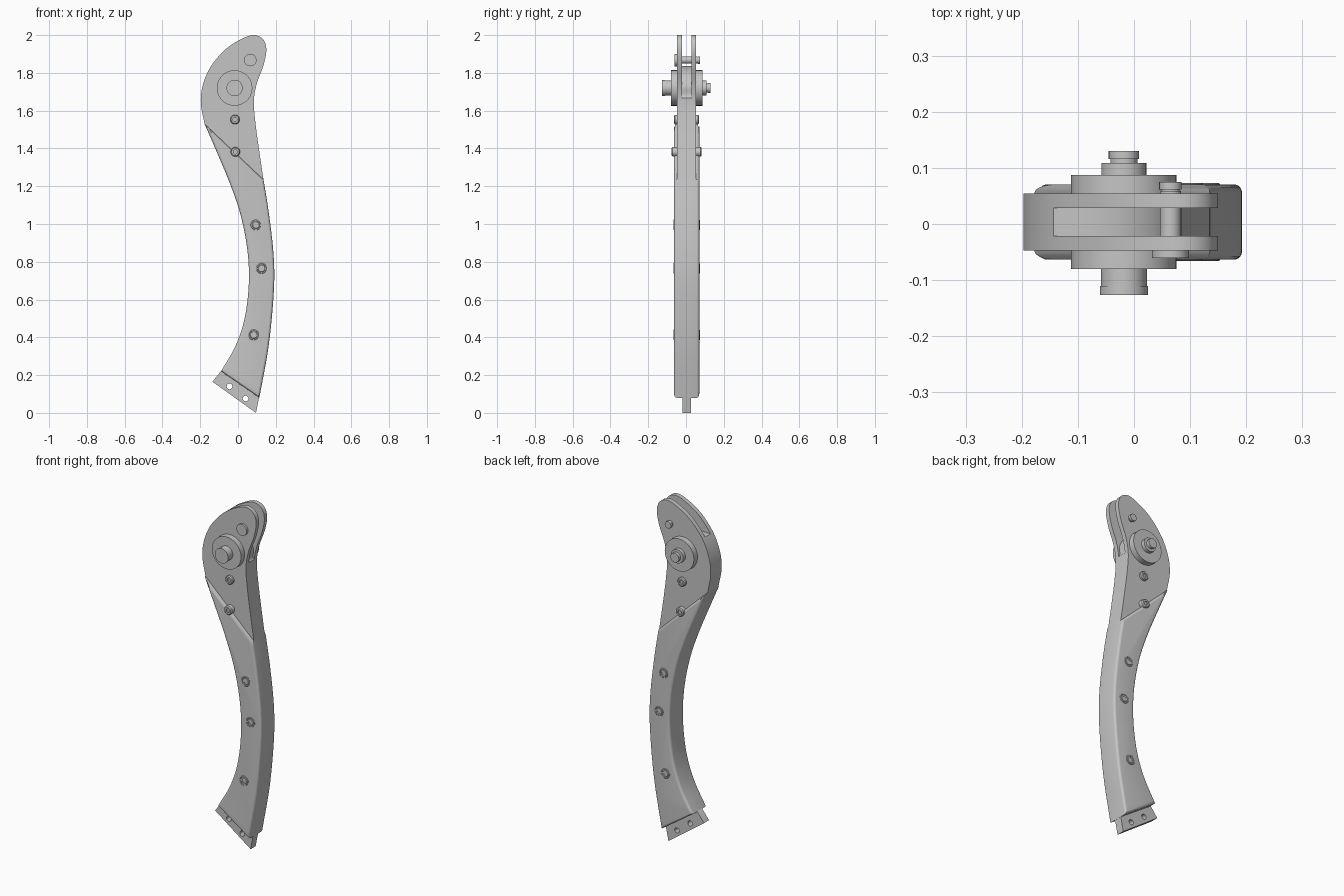
import bpy, bmesh, math
from mathutils import Vector, Matrix

cube = bpy.data.objects.get("Cube")
if cube:
    bpy.data.objects.remove(cube, do_unlink=True)

MID = 0.0035  # middle plane of the part in y

grey = bpy.data.materials.new("satin grey")
grey.use_nodes = True
GREY = (0.56, 0.56, 0.56, 1)
grey.diffuse_color = GREY
grey.node_tree.nodes["Principled BSDF"].inputs["Base Color"].default_value = GREY


def smooth_path(points, steps=6):
    """Rounded curve running through all the points."""
    pts = [Vector(p) for p in points]
    pts = [2 * pts[0] - pts[1]] + pts + [2 * pts[-1] - pts[-2]]
    path = []
    for a, b, c, d in zip(pts, pts[1:], pts[2:], pts[3:]):
        for i in range(steps):
            t = i / steps
            path.append(0.5 * (2 * b + (c - a) * t + (2 * a - 5 * b + 4 * c - d) * t * t
                               + (3 * b - a - 3 * c + d) * t ** 3))
    return path + [pts[-2]]


def finish(name, bm):
    bmesh.ops.recalc_face_normals(bm, faces=bm.faces)
    mesh = bpy.data.meshes.new(name)
    bm.to_mesh(mesh)
    bm.free()
    obj = bpy.data.objects.new(name, mesh)
    bpy.context.collection.objects.link(obj)
    mesh.materials.append(grey)
    return obj


def shade(obj):
    bpy.ops.object.select_all(action="DESELECT")
    obj.select_set(True)
    bpy.context.view_layer.objects.active = obj
    bpy.ops.object.shade_smooth_by_angle(angle=math.radians(32))


def inset(outline, amount):
    """Clockwise outline moved inwards by an even amount."""
    moved = []
    for i, p in enumerate(outline):
        before = (p - outline[i - 1]).normalized()
        after = (outline[(i + 1) % len(outline)] - p).normalized()
        n1, n2 = Vector((before.y, -before.x)), Vector((after.y, -after.x))
        moved.append(p + (n1 + n2) * amount / (1 + n1.dot(n2)))
    return moved


def prism(name, outline, half, rim=0, steps=5):
    """Clockwise side outline in x and z, given a thickness in y and rounded rims."""
    outline = [Vector(p) for p in outline]
    layers = [(0, half)]
    if rim:
        turns = [i / steps * math.pi / 2 for i in range(steps + 1)]
        layers = [(rim * (1 - math.sin(a)), half - rim * (1 - math.cos(a))) for a in turns]
    layers = layers + [(amount, -y) for amount, y in reversed(layers)]
    bm = bmesh.new()
    loops = [[bm.verts.new((p.x, MID + y, p.y)) for p in inset(outline, amount)]
             for amount, y in layers]
    bm.faces.new(loops[0])
    bm.faces.new(loops[-1])
    for one, two in zip(loops, loops[1:]):
        for i in range(len(outline)):
            bm.faces.new((one[i - 1], one[i], two[i], two[i - 1]))
    return finish(name, bm)


def lathe(name, x, z, profile, side=1, segments=40):
    """Turned part: profile of (radius, distance from the middle plane) around a y axis."""
    bm = bmesh.new()
    verts = [bm.verts.new((r, side * d, 0)) for r, d in profile]
    edges = [bm.edges.new(pair) for pair in zip(verts, verts[1:])]
    bmesh.ops.spin(bm, geom=verts + edges, cent=(0, 0, 0), axis=(0, 1, 0),
                   angle=math.tau, steps=segments)
    bmesh.ops.remove_doubles(bm, verts=bm.verts, dist=0.0001)
    bmesh.ops.transform(bm, matrix=Matrix.Translation((x, MID, z)), verts=bm.verts)
    return finish(name, bm)


def rod(name, x, z, radius, start, end, side=1):
    return lathe(name, x, z, [(0, start), (radius, start), (radius, end), (0, end)], side)


def cut(target, cutter):
    cutter.hide_render = True
    mod = target.modifiers.new("cut", "BOOLEAN")
    mod.operation, mod.solver, mod.object = "DIFFERENCE", "EXACT", cutter
    bpy.context.view_layer.objects.active = target
    bpy.ops.object.modifier_apply(modifier=mod.name)
    bpy.data.objects.remove(cutter, do_unlink=True)


# Forked head; the slot ends on a rounded hub around the pivot
head_outline = smooth_path([
    (-0.177, 1.53), (-0.197, 1.64), (-0.185, 1.74), (-0.14, 1.84), (-0.06, 1.93),
    (0.03, 1.985), (0.09, 2.0), (0.135, 1.975), (0.15, 1.92), (0.135, 1.84),
    (0.1, 1.745), (0.084, 1.65), (0.093, 1.53), (0.112, 1.39), (0.135, 1.235)])
head = prism("forked_head", head_outline, 0.0505)
slot_floor = smooth_path([(0.25, 1.6), (0.092, 1.66), (0.08, 1.73), (0.05, 1.785), (0, 1.82),
                          (-0.06, 1.835), (-0.14, 1.835), (-0.25, 1.83)])
cut(head, prism("slot_cutter", slot_floor + [Vector((-0.25, 2.1)), Vector((0.25, 2.1))], 0.025))
shade(head)

# Curved grip with rounded rims
front_edge = smooth_path([
    (0.135, 1.235), (0.163, 1.06), (0.188, 0.84), (0.19, 0.65), (0.163, 0.36), (0.113, 0.08)])
back_edge = smooth_path([
    (-0.09, 0.22), (-0.013, 0.355), (0.035, 0.5), (0.057, 0.68), (0.05, 0.86),
    (0.013, 1.05), (-0.045, 1.22), (-0.125, 1.41), (-0.177, 1.53)])
shade(prism("curved_grip", front_edge + back_edge, 0.067, rim=0.014))

# Low ringed screws along the grip
for x, z in [(0.095, 0.995), (0.125, 0.765), (0.083, 0.413)]:
    for side in (-1, 1):
        shade(lathe("grip_screw", x, z, [
            (0, 0.06), (0.028, 0.06), (0.028, 0.068), (0.026, 0.0695), (0.022, 0.0695),
            (0.021, 0.0675), (0.019, 0.0675), (0.017, 0.0695), (0.011, 0.0695),
            (0.011, 0.0675), (0, 0.0675)], side))

# Raised screws on the head and at the joint
for x, z, seat, top in [(-0.016, 1.553, 0.045, 0.066), (-0.014, 1.382, 0.045, 0.079)]:
    for side in (-1, 1):
        shade(lathe("raised_screw", x, z, [
            (0, seat), (0.025, seat), (0.025, top - 0.005), (0.02, top),
            (0.011, top), (0.011, top - 0.008), (0, top - 0.008)], side))

# Thin tang below the grip, with two holes
tang = prism("tang", [(-0.135, 0.165), (-0.09, 0.222), (-0.06, 0.235), (0.09, 0.13),
                      (0.113, 0.09), (0.095, 0)], 0.023)
for x, z in [(-0.045, 0.14), (0.04, 0.076)]:
    cut(tang, rod("hole_cutter", x, z, 0.015, -0.1, 0.1))
shade(tang)

# Main pivot: two washers, front knob and back stud
px, pz = -0.018, 1.72
for side in (-1, 1):
    shade(rod("pivot_washer", px, pz, 0.094, 0.045, 0.084, side))
shade(lathe("pivot_knob", px, pz, [
    (0, 0.08), (0.041, 0.08), (0.041, 0.114), (0.043, 0.114), (0.043, 0.13), (0, 0.13)], -1))
shade(lathe("pivot_stud", px, pz, [
    (0, 0.08), (0.04, 0.08), (0.04, 0.105), (0.024, 0.105), (0.024, 0.112),
    (0.027, 0.112), (0.027, 0.127), (0, 0.127)], 1))

# Small cross pin near the tip
shade(lathe("cross_pin", 0.065, 1.868, [
    (0, -0.064), (0.033, -0.064), (0.033, -0.05), (0.019, -0.05), (0.019, 0.055),
    (0.016, 0.055), (0.016, 0.058), (0.02, 0.058), (0.02, 0.071), (0, 0.071)]))
